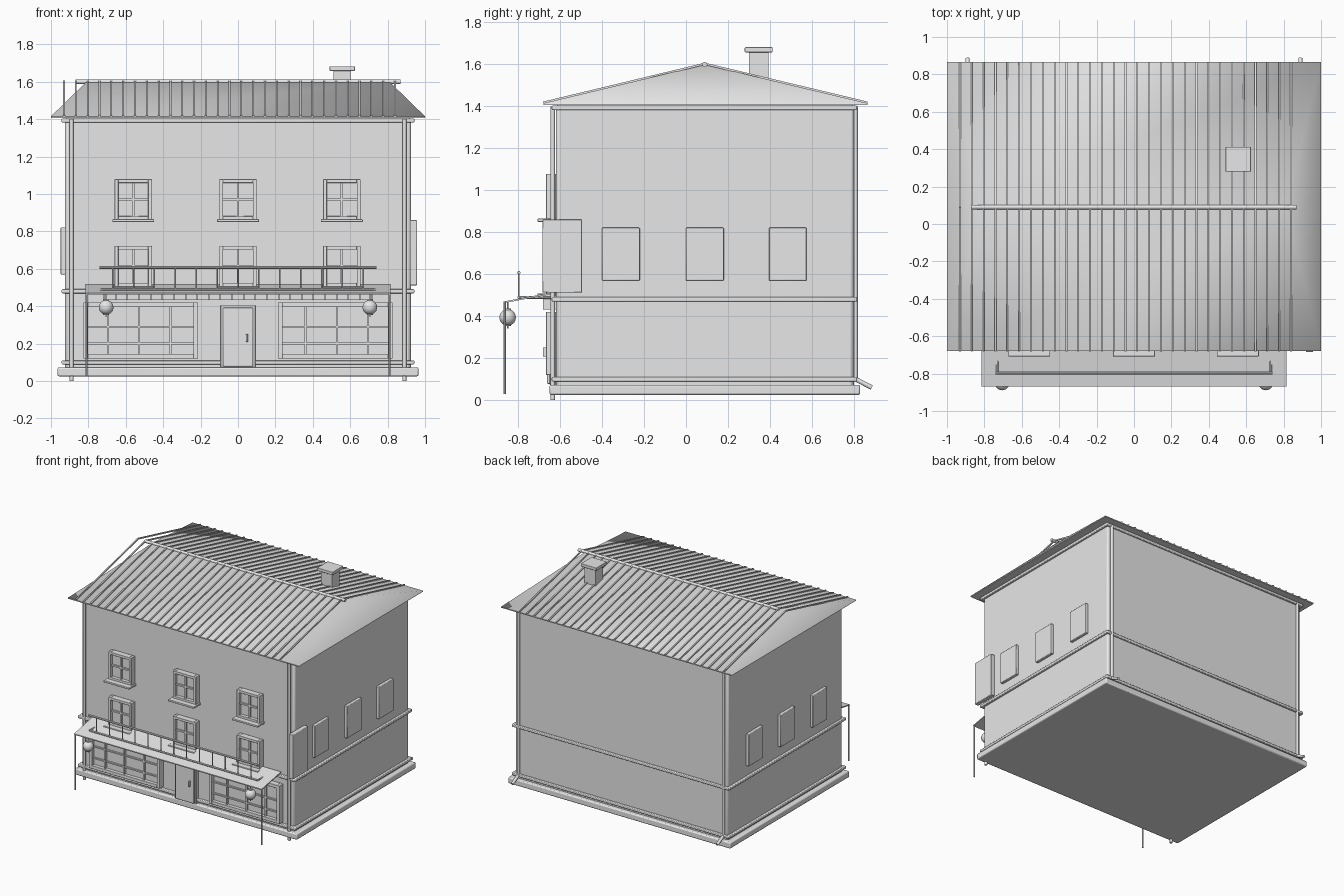
import bpy, bmesh, math
from mathutils import Matrix, Vector

if "Cube" in bpy.data.objects:
    bpy.data.objects.remove(bpy.data.objects["Cube"])

grey = bpy.data.materials.new("light_grey")
grey.use_nodes = True
tone = (0.8, 0.8, 0.8, 1)
grey.diffuse_color = tone
grey.node_tree.nodes["Principled BSDF"].inputs["Base Color"].default_value = tone


def finish(name, bm, bevel=0, angle=35):
    mesh = bpy.data.meshes.new(name)
    bmesh.ops.recalc_face_normals(bm, faces=bm.faces)
    bm.to_mesh(mesh)
    bm.free()
    mesh.materials.append(grey)
    ob = bpy.data.objects.new(name, mesh)
    bpy.context.collection.objects.link(ob)
    if bevel:
        mod = ob.modifiers.new("soft_edges", "BEVEL")
        mod.width, mod.segments = bevel, 2
    bpy.ops.object.select_all(action="DESELECT")
    ob.select_set(True)
    bpy.context.view_layer.objects.active = ob
    bpy.ops.object.shade_smooth_by_angle(angle=math.radians(angle))
    return ob


def add_box(bm, x0, x1, y0, y1, z0, z1):
    place = Matrix.Translation(((x0 + x1) / 2, (y0 + y1) / 2, (z0 + z1) / 2))
    size = Matrix.Diagonal((x1 - x0, y1 - y0, z1 - z0, 1))
    bmesh.ops.create_cube(bm, size=1, matrix=place @ size)


def boxes(name, items, bevel=0.0):
    bm = bmesh.new()
    for item in items:
        add_box(bm, *item)
    return finish(name, bm, bevel)


def add_rod(bm, a, b, r, sides=12):
    a, b = Vector(a), Vector(b)
    d = b - a
    turn = d.to_track_quat("Z", "Y").to_matrix().to_4x4()
    bmesh.ops.create_cone(bm, cap_ends=True, segments=sides, radius1=r, radius2=r,
                          depth=d.length, matrix=Matrix.Translation((a + b) / 2) @ turn)


def rods(name, items, r, sides=12):
    bm = bmesh.new()
    for a, b in items:
        add_rod(bm, a, b, r, sides)
    return finish(name, bm)


FRONT, BACK, MID = -0.62, 0.80, 0.09

# Walls, plinth and mouldings
boxes("walls", [(-.925, .925, FRONT, BACK, .04, 1.41)], .015)
boxes("plinth", [(-.965, .965, -.65, .83, .025, .073)], .008)
for name, z in (("base_moulding", .10), ("storey_moulding", .48), ("cornice", 1.393)):
    boxes(name, [(-.943, .943, -.64, .815, z - .011, z + .011)], .005)

# Hipped roof
EAVE, RIDGE = 1.415, 1.6
bm = bmesh.new()
low = [bm.verts.new((x, y, EAVE - .008)) for x, y in ((-1, -.68), (1, -.68), (1, .865), (-1, .865))]
rim = [bm.verts.new((v.co.x, v.co.y, EAVE)) for v in low]
left, right = [bm.verts.new((x, MID, RIDGE)) for x in (-.81, .81)]
bm.faces.new(low)
for i in range(4):
    j = (i + 1) % 4
    bm.faces.new((low[i], low[j], rim[j], rim[i]))
bm.faces.new((rim[0], rim[1], right, left))
bm.faces.new((rim[2], rim[3], left, right))
bm.faces.new((rim[1], rim[2], right))
bm.faces.new((rim[3], rim[0], left))
finish("roof", bm, angle=60)

# Standing seams on both slopes, and the ridge cap
bm = bmesh.new()
for eave_y in (-.68, .865):
    run, rise = MID - eave_y, RIDGE - EAVE
    tilt = Matrix.Rotation(math.atan2(rise, run) if run > 0 else -math.atan2(rise, -run), 4, "X")
    length = math.hypot(run, rise)
    for i in range(29):
        centre = Matrix.Translation((-.93 + i * .0632, (MID + eave_y) / 2, (RIDGE + EAVE) / 2 + .003))
        bmesh.ops.create_cube(bm, size=1, matrix=centre @ tilt @ Matrix.Diagonal((.009, length, .01, 1)))
finish("roof_seams", bm)
rods("ridge_cap", [((-.87, MID, RIDGE), (.87, MID, RIDGE))], .012)

# Chimney
boxes("chimney", [(.51, .605, .30, .393, 1.5, 1.66)])
boxes("chimney_cap", [(.49, .625, .28, .413, 1.658, 1.682)], .003)

# Drainpipes, the rear ones with kicked-out feet
pipes = []
for x in (-.89, .89):
    pipes.append(((x, -.635, 0), (x, -.635, 1.4)))
    pipes.append(((x, .808, .09), (x, .808, 1.4)))
    pipes.append(((x, .808, .1), (x, .885, .06)))
rods("drainpipes", pipes, .011)

# Front windows: glass, frame, cross bars and sill
def window(name, x0, x1, z0, z1, uprights, rails, edge, bar):
    boxes(name + "_glass", [(x0 + .004, x1 - .004, -.64, FRONT, z0 + .004, z1 - .004)])
    y0, y1 = -.667, FRONT
    boxes(name + "_frame", [(x0, x0 + edge, y0, y1, z0, z1), (x1 - edge, x1, y0, y1, z0, z1),
                            (x0 + edge, x1 - edge, y0, y1, z0, z0 + edge),
                            (x0 + edge, x1 - edge, y0, y1, z1 - edge, z1)], .002)
    boxes(name + "_bars", [(x - bar, x + bar, -.655, -.63, z0 + .01, z1 - .01) for x in uprights]
          + [(x0 + .01, x1 - .01, -.653, -.63, z - bar, z + bar) for z in rails])


for floor, z in (("lower", .505), ("upper", .862)):
    for side, x in (("right", -.56), ("middle", 0), ("left", .555)):
        name = floor + "_" + side + "_window"
        window(name, x - .1, x + .1, z, z + .217, [x], [z + .108], .02, .006)
        boxes(name + "_sill", [(x - .112, x + .112, -.708, FRONT, z - .012, z + .003)], .003)

# Shop windows either side of the door
for side, s in (("right", -1), ("left", 1)):
    x0, x1 = sorted((s * .213, s * .827))
    window(side + "_shop_window", x0, x1, .12, .42, [s * v for v in (.36, .53, .695)], [.2, .29], .025, .005)

# Door
boxes("door_frame", [(-.093, .093, -.65, FRONT, .073, .405)], .003)
boxes("door_panel", [(-.08, .08, -.662, -.64, .078, .392)], .004)
boxes("door_handle", [(.043, .053, -.682, -.66, .208, .252)], .002)

# Flat panels on both side walls
for side, s in (("right", -1), ("left", 1)):
    x0, x1 = sorted((s * .91, s * .948))
    boxes(side + "_wall_panels", [(x0, x1, y, y + .18, .57, .822) for y in (-.4, 0, .395)], .004)

# Blank hanging board near the front corner
boxes("side_board", [(.92, .957, -.685, -.495, .512, .86)], .004)

# Sloping canopy over the shop front
bm = bmesh.new()
vs = [bm.verts.new((-.815, y, z)) for y, z in ((-.63, .507), (-.63, .515), (-.87, .47), (-.87, .462))]
face = bm.faces.new(vs)
ext = bmesh.ops.extrude_face_region(bm, geom=[face])
bmesh.ops.translate(bm, vec=(1.63, 0, 0), verts=[g for g in ext["geom"] if isinstance(g, bmesh.types.BMVert)])
finish("canopy", bm)
rods("canopy_posts", [((x, -.864, .03), (x, -.864, .47)) for x in (-.81, .81)], .006, 10)

# Slatted fascia against the wall below the canopy
boxes("fascia", [(-.72, .72, -.67, FRONT, .432, .488)])
boxes("fascia_slats", [(-.72 + i * .0622, -.712 + i * .0622, -.682, -.66, .432, .488) for i in range(24)])

# Balcony railing
rods("balcony_top_rail", [((-.74, -.797, .608), (.74, -.797, .608))], .008, 10)
rods("balcony_bottom_rails", [((-.73, -.797, .49), (.73, -.797, .49))]
     + [((x, -.797, .49), (x, -.64, .49)) for x in (-.73, .73)], .007, 10)
rods("balusters", [((-.67 + i * .1117, -.797, .48), (-.67 + i * .1117, -.797, .608)) for i in range(13)], .004, 8)

# Round lanterns hung from the canopy edge
for side, x in (("right", -.705), ("left", .705)):
    bm = bmesh.new()
    bmesh.ops.create_uvsphere(bm, u_segments=24, v_segments=16, radius=.039,
                              matrix=Matrix.Translation((x, -.85, .394)))
    add_rod(bm, (x, -.85, .354), (x, -.85, .362), .016)
    add_rod(bm, (x, -.85, .428), (x, -.85, .437), .016)
    add_rod(bm, (x, -.85, .342), (x, -.85, .47), .003, 8)
    finish(side + "_lantern", bm)
